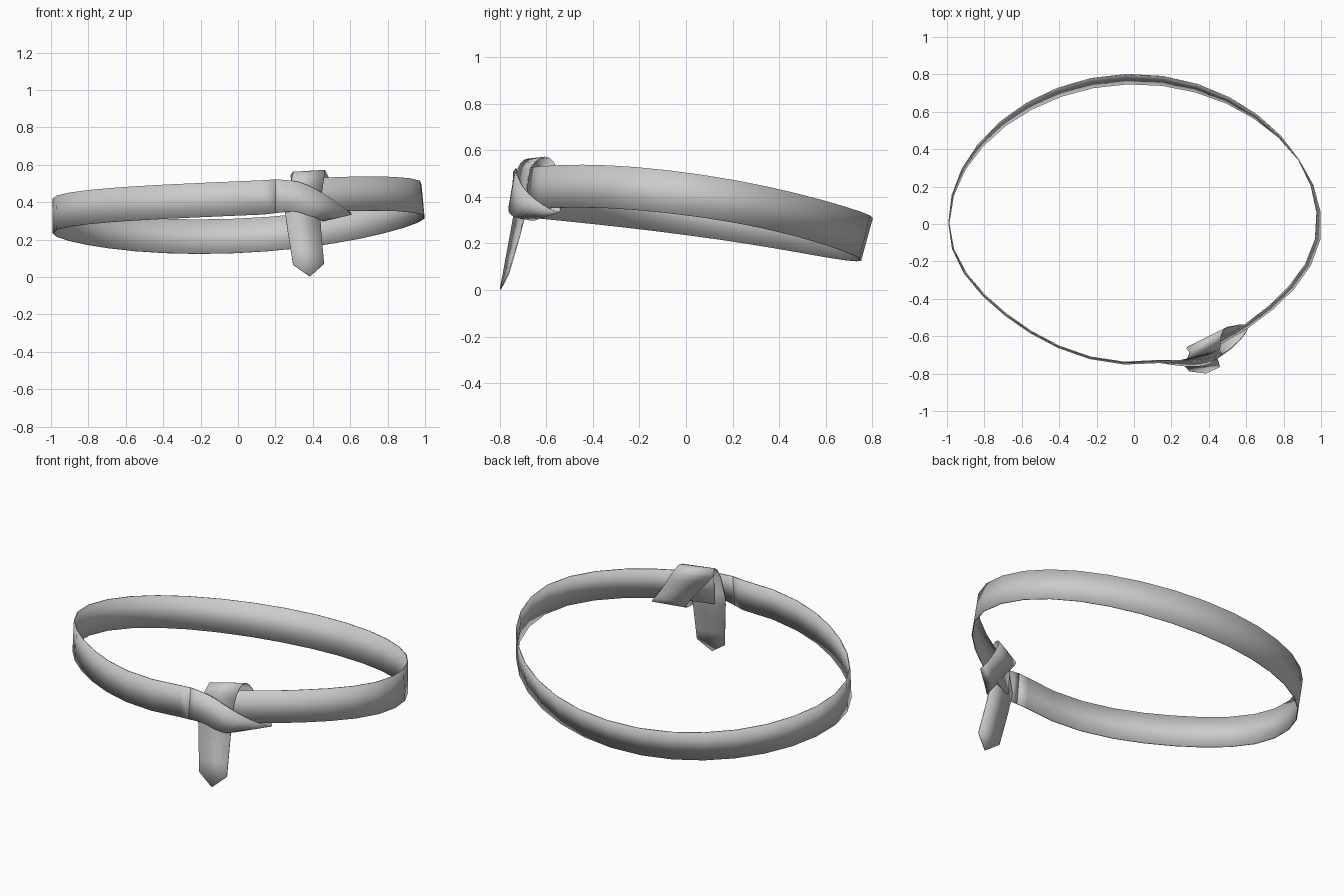
import bpy, math
from mathutils import Vector as V

if "Cube" in bpy.data.objects:
    bpy.data.objects.remove(bpy.data.objects["Cube"])


def ribbon(name, rows, tip=None):
    """Thin strap through rows of (upper edge, lower edge) points, with optional pointed end."""
    verts = [p for row in rows for p in row]
    faces = [(2*i, 2*i+1, 2*i+3, 2*i+2) for i in range(len(rows)-1)]
    if tip:
        verts.append(V(tip))
        n = len(verts)
        faces.append((n-3, n-2, n-1))
    me = bpy.data.meshes.new(name)
    me.from_pydata(verts, [], faces)
    ob = bpy.data.objects.new(name, me)
    bpy.context.collection.objects.link(ob)
    bpy.context.view_layer.objects.active = ob
    ob.select_set(True)
    bpy.ops.object.shade_smooth_by_angle(angle=math.radians(40))
    ob.select_set(False)
    s = ob.modifiers.new("thickness", 'SOLIDIFY')
    s.thickness = 0.006
    s.offset = 0
    return ob


def smooth(rows, n=3):
    """Catmull-Rom subdivision of both ribbon edges."""
    def cr(a, b, c, d, t):
        return 0.5*(2*b + (c-a)*t + (2*a-5*b+4*c-d)*t*t + (3*b-a-3*c+d)*t**3)
    out = []
    for i in range(len(rows)-1):
        q = [rows[max(0, min(len(rows)-1, i+k))] for k in (-1, 0, 1, 2)]
        for j in range(n):
            out.append(tuple(cr(*(r[e] for r in q), j/n) for e in (0, 1)))
    return out + [rows[-1]]


def band_row(deg):
    """Cross-section of the tilted, slightly flared loop."""
    t = math.radians(deg)
    c, s = math.cos(t), math.sin(t)
    r = 1 - (0.05 if s < 0 else 0.01)*math.sin(2*t)**2
    z = 0.345 + 0.0425*c - 0.10*s + 0.025*math.cos(2*t)
    f = 0.005 - 0.015*math.cos(2*t) + 0.03*s - 0.01*c
    b = 0.775 if s > 0 else 0.745
    row = []
    for k in (0.5, -0.5):
        row.append(V(((0.99*r + k*f)*c, (b*r + k*f)*s, z + k*0.183)))
    return tuple(row)


# main loop, from the hidden end behind the knot round to the front
N = 32
loop = [band_row(-72 + i*350/N) for i in range(N+1)]

# knot: over the front, under the band, up inside, over the top, down as tail
knot = [
    ((.20, -.730, .522), (.20, -.750, .342)),
    ((.33, -.730, .507), (.30, -.760, .350)),
    ((.45, -.705, .450), (.37, -.755, .330)),
    ((.53, -.655, .395), (.42, -.735, .315)),
    ((.60, -.575, .342), (.44, -.690, .305)),
    ((.60, -.540, .345), (.45, -.640, .310)),
    ((.54, -.545, .430), (.37, -.635, .420)),
    ((.485, -.560, .530), (.285, -.660, .520)),
    ((.465, -.605, .570), (.295, -.685, .560)),
    ((.46, -.665, .530), (.285, -.720, .520)),
    ((.445, -.685, .420), (.26, -.728, .420)),
    ((.44, -.695, .310), (.253, -.735, .340)),
    ((.46, -.762, .070), (.295, -.785, .065)),
]
knot = smooth([(V(a), V(b)) for a, b in knot])
# join the loop end to the start of the knot
ribbon("belt_loop", loop + [knot[0]])
ribbon("belt_knot_and_tail", knot, (.385, -.797, .003))
